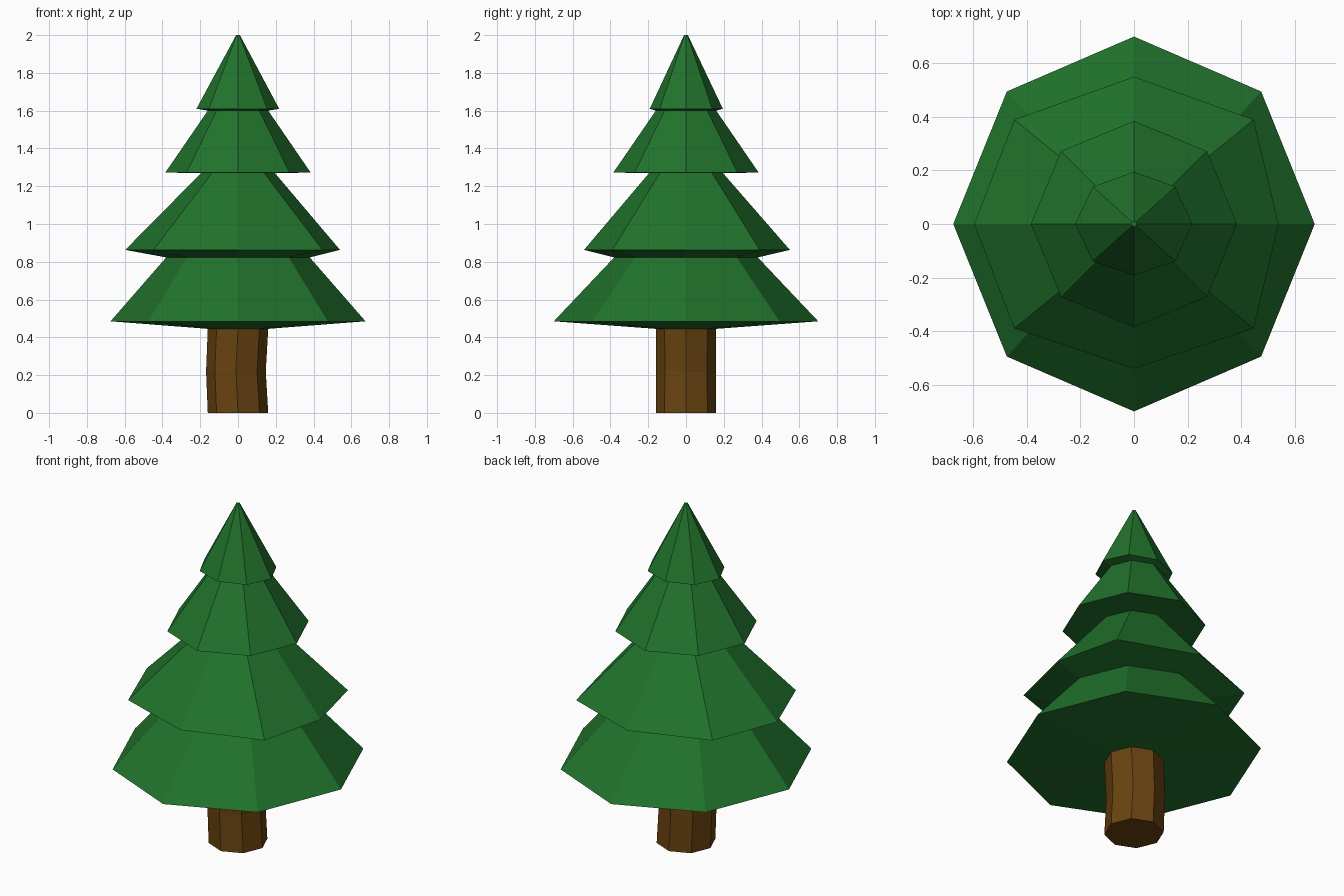
import bpy, bmesh

if "Cube" in bpy.data.objects:
    bpy.data.objects.remove(bpy.data.objects["Cube"])

C = 0.7071


def material(name, rgb):
    m = bpy.data.materials.new(name)
    m.diffuse_color = (*rgb, 1)
    m.use_nodes = True
    m.node_tree.nodes["Principled BSDF"].inputs["Base Color"].default_value = m.diffuse_color
    return m


def ring(z, right, left, back, front, dx=None, dy=None):
    """Eight-sided loop with its corners on the axes and diagonals."""
    dx = dx or C * (right + left) / 2
    dy = dy or C * (back + front) / 2
    xy = [(right, 0), (dx, dy), (0, back), (-dx, dy),
          (-left, 0), (-dx, -dy), (0, -front), (dx, -dy)]
    return [(x, y, z) for x, y in xy]


def even(z, r, shift=0):
    return [(x + shift, y, z) for x, y, z in ring(z, r, r, r, r)]


def loft(name, rings, mat, cap_bottom=False, cap_top=False):
    bm = bmesh.new()
    loops = [[bm.verts.new(p) for p in r] for r in rings]
    for a, b in zip(loops, loops[1:]):
        for i in range(8):
            j = (i + 1) % 8
            bm.faces.new((a[i], a[j], b[j], b[i]))
    if cap_bottom:
        bm.faces.new(loops[0][::-1])
    if cap_top:
        bm.faces.new(loops[-1])
    me = bpy.data.meshes.new(name)
    bm.to_mesh(me)
    bm.free()
    me.materials.append(mat)
    ob = bpy.data.objects.new(name, me)
    bpy.context.collection.objects.link(ob)
    return ob


green = material("needles", (0.015, 0.17, 0.025))
brown = material("bark", (0.14, 0.055, 0.005))

# Trunk, slightly bowed at mid height
loft("trunk", [even(0, 0.16), even(0.22, 0.158, -0.011), even(0.445, 0.16)],
     brown, cap_bottom=True)

# Foliage: one continuous skin, each tier flares out to its rim then tapers in
loft("foliage", [
    even(0.445, 0.16),
    ring(0.485, 0.675, 0.675, 0.70, 0.70, 0.475, 0.495),
    even(0.823, 0.38),
    ring(0.863, 0.54, 0.597, 0.55, 0.54, 0.447, 0.39),
    even(1.27, 0.195),
    even(1.272, 0.385),
    even(1.60, 0.16),
    ring(1.61, 0.218, 0.22, 0.195, 0.192, 0.154, 0.139),
    even(2.0, 0.01),
], green, cap_top=True)
